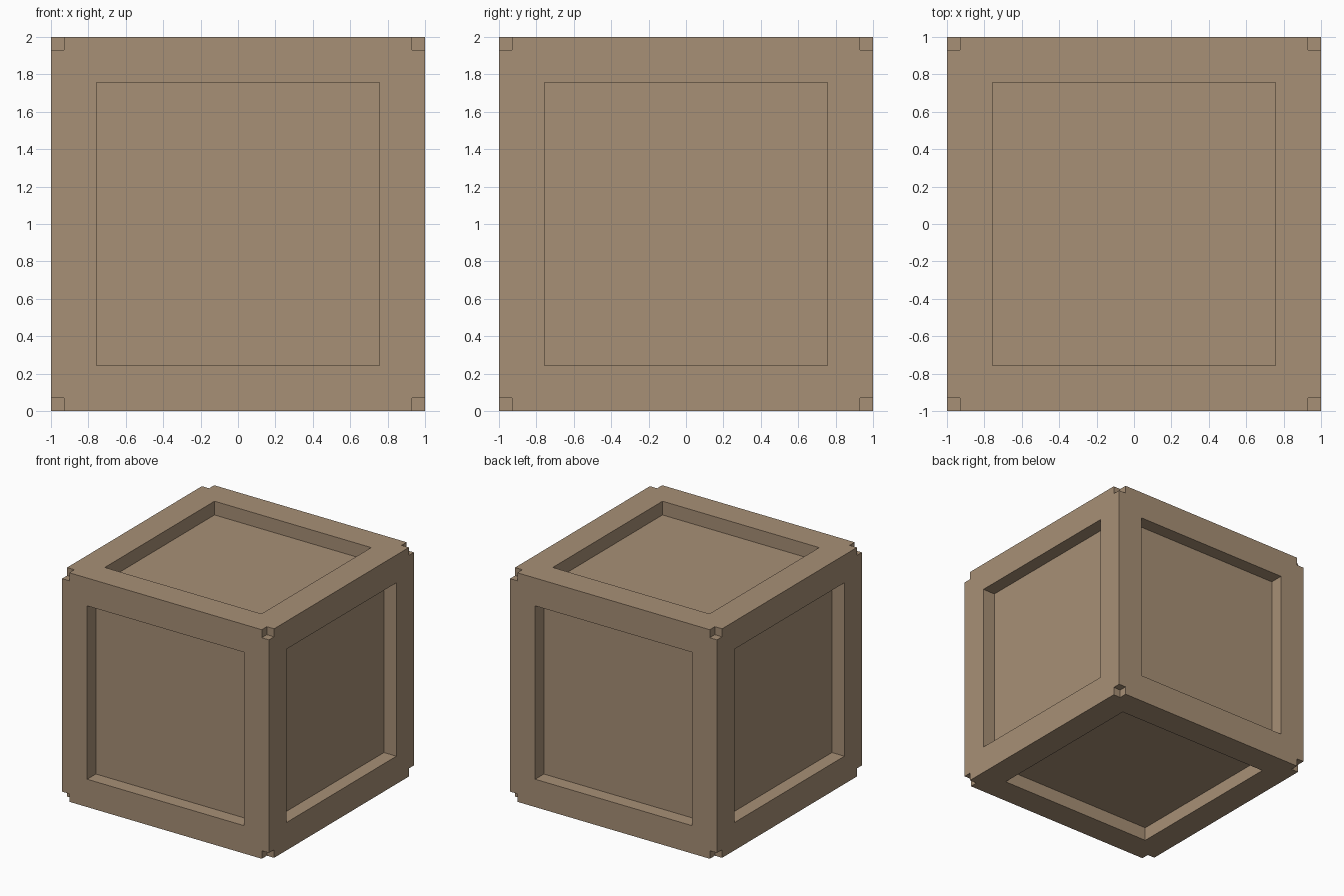
import bpy
import bmesh
from itertools import product
from mathutils import Matrix, Vector

HALF = 1.0        # half the crate's side
OPENING = 0.757   # half the side of each recessed panel
DEPTH = 0.12      # panel recess
NOTCH = 0.07      # corner notch side
CENTRE = Vector((0, 0, HALF))

default = bpy.data.objects.get("Cube")
if default:
    bpy.data.objects.remove(default, do_unlink=True)

# Single tan wood colour
wood = bpy.data.materials.new("tan_wood")
wood.use_nodes = True
colour = (0.39, 0.277, 0.18, 1)
wood.diffuse_color = colour
shader = next(n for n in wood.node_tree.nodes if n.type == 'BSDF_PRINCIPLED')
shader.inputs["Base Color"].default_value = colour
shader.inputs["Roughness"].default_value = 0.8


def add_box(bm, centre, size):
    matrix = Matrix.Translation(centre) @ Matrix.Diagonal((*size, 1))
    bmesh.ops.create_cube(bm, size=1, matrix=matrix)


def make_object(name, bm):
    mesh = bpy.data.meshes.new(name)
    bm.to_mesh(mesh)
    bm.free()
    mesh.materials.append(wood)
    obj = bpy.data.objects.new(name, mesh)
    bpy.context.scene.collection.objects.link(obj)
    return obj


# Solid crate body
bm = bmesh.new()
add_box(bm, CENTRE, [2 * HALF] * 3)
crate = make_object("crate", bm)

# Cutter: a square recess in each face and a small cube out of each corner
bm = bmesh.new()
for axis, side in product(range(3), (-1, 1)):
    offset = Vector((0, 0, 0))
    offset[axis] = side * HALF
    size = [2 * OPENING] * 3
    size[axis] = 2 * DEPTH
    add_box(bm, CENTRE + offset, size)
for signs in product((-1, 1), repeat=3):
    add_box(bm, CENTRE + Vector(signs) * HALF, [2 * NOTCH] * 3)
cutter = make_object("recess_cutter", bm)
cutter.hide_render = True

# Carve the crate, then discard the cutter
cut = crate.modifiers.new("recesses", 'BOOLEAN')
cut.operation = 'DIFFERENCE'
cut.solver = 'EXACT'
cut.object = cutter
bpy.context.view_layer.update()
bpy.context.view_layer.objects.active = crate
bpy.ops.object.modifier_apply(modifier=cut.name)
bpy.data.objects.remove(cutter, do_unlink=True)
